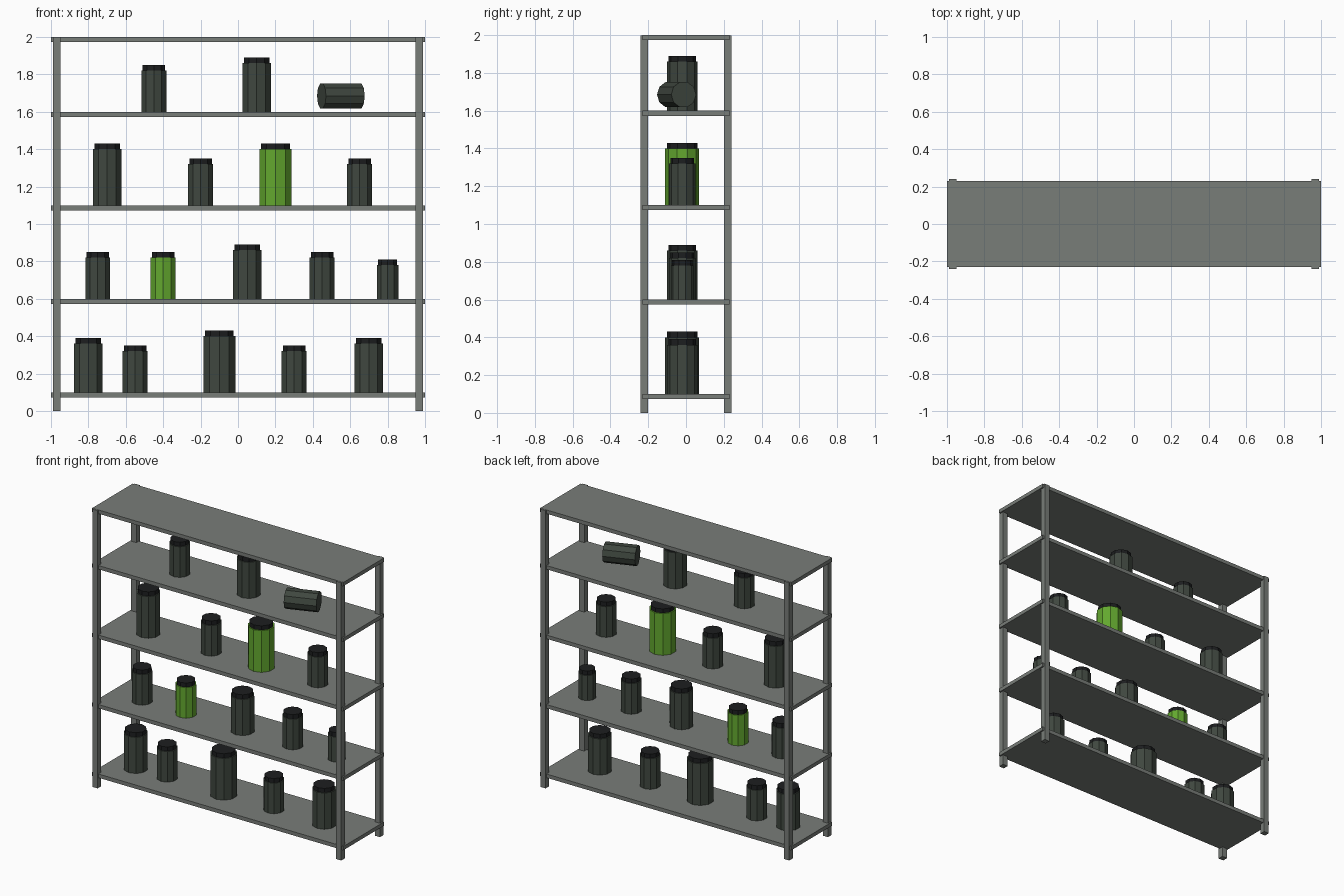
import bpy
import math

cube = bpy.data.objects.get("Cube")
if cube:
    bpy.data.objects.remove(cube, do_unlink=True)


def make_material(name, rgb):
    mat = bpy.data.materials.new(name)
    mat.use_nodes = True
    mat.diffuse_color = (*rgb, 1)
    bsdf = next(n for n in mat.node_tree.nodes if n.type == "BSDF_PRINCIPLED")
    bsdf.inputs["Base Color"].default_value = (*rgb, 1)
    return mat


metal = make_material("grey metal", (0.19, 0.205, 0.19))
dark_glass = make_material("dark glass", (0.05, 0.063, 0.05))
green_glass = make_material("green glass", (0.125, 0.39, 0.028))
lid_black = make_material("black lid", (0.012, 0.013, 0.014))


def box(name, centre, size, mat):
    bpy.ops.mesh.primitive_cube_add(size=1, location=centre)
    ob = bpy.context.object
    ob.name = name
    ob.scale = size
    bpy.ops.object.transform_apply(location=False, rotation=False, scale=True)
    ob.data.materials.append(mat)


def cylinder(name, centre, radius, height, mat, rotation=(0, 0, 0)):
    bpy.ops.mesh.primitive_cylinder_add(
        vertices=10, radius=radius, depth=height, location=centre, rotation=rotation)
    ob = bpy.context.object
    ob.name = name
    ob.data.materials.append(mat)


def jar(x, floor, radius, height, glass):
    # Faceted body with a narrower lid on top
    cylinder("jar_body", (x, -0.02, floor + height / 2), radius, height, glass)
    cylinder("jar_lid", (x, -0.02, floor + height + 0.015), radius * 0.9, 0.03, lid_black)


# Shelves
shelf_tops = [0.1, 0.6, 1.1, 1.6, 2.0]
for top in shelf_tops:
    box("shelf", (0, 0, top - 0.0135), (2, 0.46, 0.027), metal)

# Corner posts
for side in (-1, 1):
    for end in (-1, 1):
        box("post", (side * 0.97, end * 0.22, 0.9995), (0.04, 0.04, 1.999), metal)

# Jar sizes: radius and body height
SMALL, MEDIUM, LARGE, TALL = (0.06, 0.18), (0.07, 0.22), (0.08, 0.26), (0.09, 0.30)
SLIM = (0.08, 0.30)

# Jars on each shelf, from the bottom up
rows = [
    [(-0.8, LARGE), (-0.55, MEDIUM), (-0.1, TALL), (0.3, MEDIUM), (0.7, LARGE)],
    [(-0.75, MEDIUM), (-0.4, MEDIUM), (0.05, LARGE), (0.45, MEDIUM), (0.8, SMALL)],
    [(-0.7, SLIM), (-0.2, MEDIUM), (0.2, TALL), (0.65, MEDIUM)],
    [(-0.45, MEDIUM), (0.1, LARGE)],
]
green_jars = {(1, 1), (2, 2)}
for level, row in enumerate(rows):
    for place, (x, (radius, height)) in enumerate(row):
        glass = green_glass if (level, place) in green_jars else dark_glass
        jar(x, shelf_tops[level], radius, height, glass)

# Fallen jar without a lid on the highest jar shelf
cylinder("fallen_jar", (0.55, -0.05, 1.685), 0.07, 0.22, dark_glass,
         (0, math.pi / 2, 0.35))
